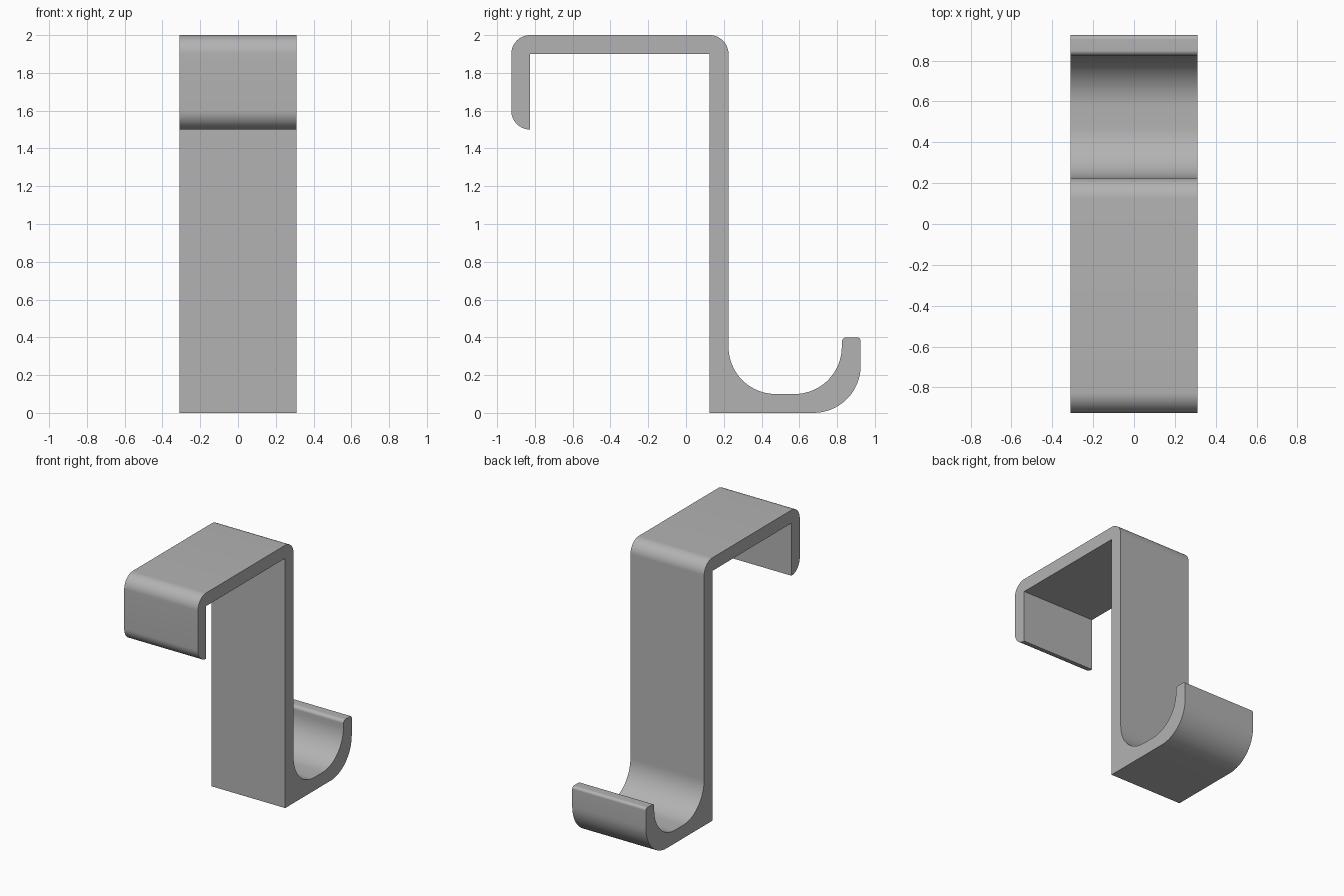
import bpy
import bmesh
import math
from mathutils import Vector

cube = bpy.data.objects.get("Cube")
if cube:
    bpy.data.objects.remove(cube, do_unlink=True)

HALF_WIDTH = 0.31
ARC_STEPS = 16

# Side profile corners: y, z, fillet radius
CORNERS = [
    (0.125, 0, 0), (0.925, 0, 0.25),              # foot and outer curve of the hook
    (0.925, 0.4, 0.02), (0.825, 0.4, 0.025),      # hook lip
    (0.825, 0.1, 0.25), (0.225, 0.1, 0.25),       # inside of the hook
    (0.225, 2, 0.1), (-0.925, 2, 0.1),            # top bracket
    (-0.925, 1.5, 0.1), (-0.825, 1.5, 0),         # front clip
    (-0.825, 1.9, 0), (0.125, 1.9, 0),            # inside of the bracket
]


def rounded_outline(corners):
    """Replace each right-angled corner by an arc of its radius."""
    outline = []
    for i, (y, z, radius) in enumerate(corners):
        corner = Vector((y, z))
        before = (Vector(corners[i - 1][:2]) - corner).normalized()
        after = (Vector(corners[(i + 1) % len(corners)][:2]) - corner).normalized()
        centre = corner + (before + after) * radius
        steps = ARC_STEPS if radius else 0
        for k in range(steps + 1):
            a = k / max(steps, 1) * math.pi / 2
            p = centre - (after * math.cos(a) + before * math.sin(a)) * radius
            if not outline or (p - outline[-1]).length > 1e-4:
                outline.append(p)
    return outline


# Extrude the profile across the width
bm = bmesh.new()
side = bm.faces.new([bm.verts.new((-HALF_WIDTH, p.x, p.y)) for p in rounded_outline(CORNERS)])
extruded = bmesh.ops.extrude_face_region(bm, geom=[side])
moved = [g for g in extruded["geom"] if isinstance(g, bmesh.types.BMVert)]
bmesh.ops.translate(bm, verts=moved, vec=(2 * HALF_WIDTH, 0, 0))
bmesh.ops.recalc_face_normals(bm, faces=bm.faces[:])

mesh = bpy.data.meshes.new("door_hook")
bm.to_mesh(mesh)
bm.free()
hook = bpy.data.objects.new("door_hook", mesh)
bpy.context.collection.objects.link(hook)

# Plain grey material
grey = bpy.data.materials.new("plain grey")
grey.use_nodes = True
colour = (0.45, 0.45, 0.45, 1)
grey.diffuse_color = colour
grey.node_tree.nodes["Principled BSDF"].inputs["Base Color"].default_value = colour
mesh.materials.append(grey)

# Smooth curves, sharp edges
bpy.ops.object.select_all(action="DESELECT")
hook.select_set(True)
bpy.context.view_layer.objects.active = hook
bpy.ops.object.shade_smooth_by_angle(angle=math.radians(30))
